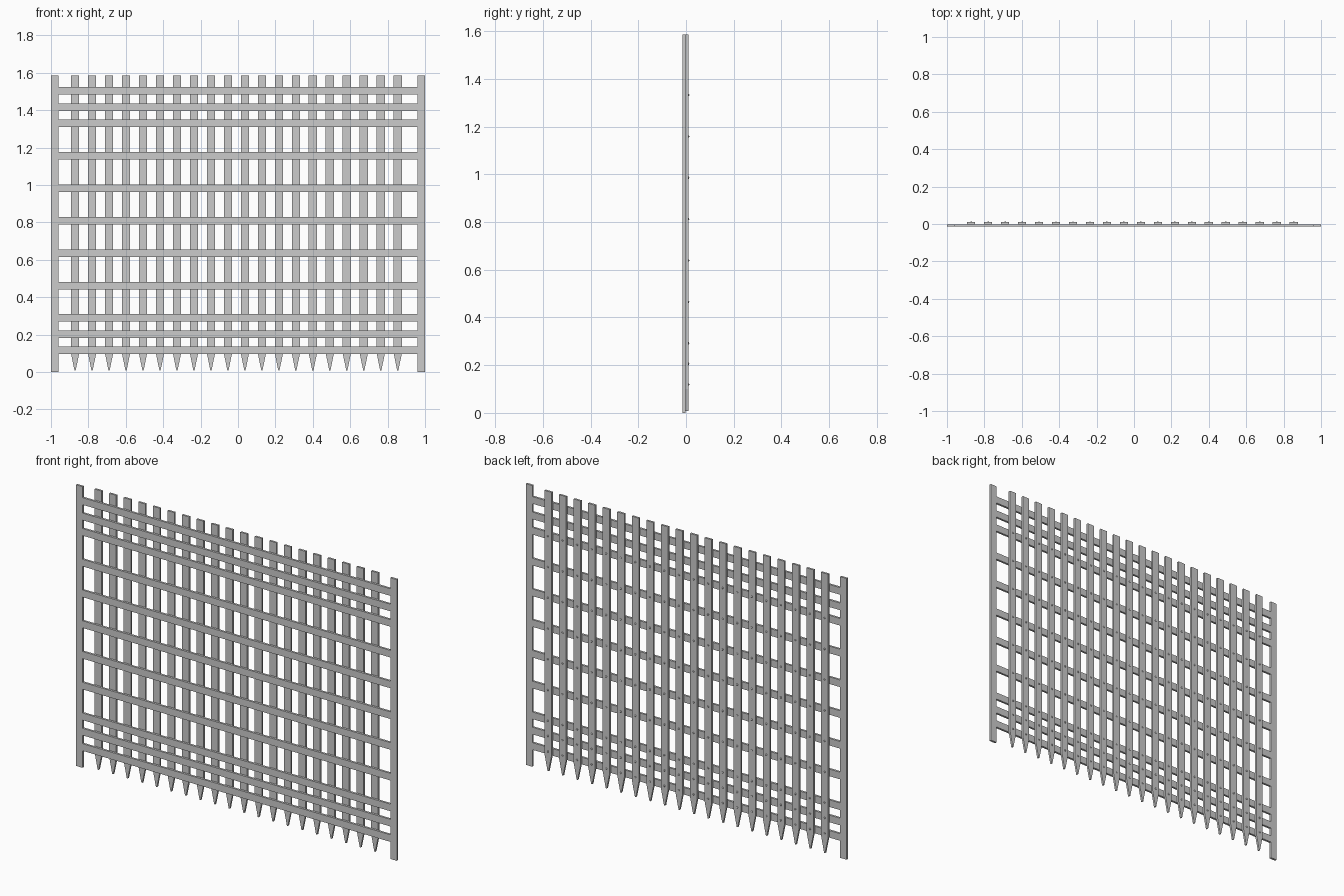
import bpy, bmesh
from mathutils import Matrix

if "Cube" in bpy.data.objects:
    bpy.data.objects.remove(bpy.data.objects["Cube"])

FRONT, MID, BACK = -0.014, -0.002, 0.0095   # y of frame front, frame/slat contact, slat back
HEIGHT = 1.585
RAILS = ([0.116, 0.203, 0.289] + [0.289 + 0.1733 * i for i in range(1, 6)]
         + [1.329, 1.416, 1.503])
SLATS = [-0.871 + 0.0908 * i for i in range(20)]


def finish(name, bm):
    bmesh.ops.recalc_face_normals(bm, faces=bm.faces)
    me = bpy.data.meshes.new(name)
    bm.to_mesh(me)
    bm.free()
    ob = bpy.data.objects.new(name, me)
    bpy.context.collection.objects.link(ob)
    return ob


def plate(name, outline, y0, y1):
    """Extrude an x-z outline from y0 to y1."""
    bm = bmesh.new()
    face = bm.faces.new([bm.verts.new((x, y0, z)) for x, z in outline])
    ext = bmesh.ops.extrude_face_region(bm, geom=[face])
    verts = [g for g in ext["geom"] if isinstance(g, bmesh.types.BMVert)]
    bmesh.ops.translate(bm, verts=verts, vec=(0, y1 - y0, 0))
    return finish(name, bm)


def rect(x0, x1, z0, z1):
    return [(x0, z0), (x1, z0), (x1, z1), (x0, z1)]


# Side posts
plate("left_post", rect(-1, -0.96, 0, HEIGHT), FRONT, MID)
plate("right_post", rect(0.96, 1, 0, HEIGHT), FRONT, MID)

# Horizontal rails between the posts
for i, z in enumerate(RAILS):
    plate(f"rail_{i + 1}", rect(-0.96, 0.96, z - 0.02, z + 0.02), FRONT, MID)

# Vertical slats with pointed lower ends
w, tip = 0.022, 0.003
for i, x in enumerate(SLATS):
    plate(f"slat_{i + 1}", [(x - tip, 0.008), (x + tip, 0.008), (x + w, 0.1),
                            (x + w, HEIGHT), (x - w, HEIGHT), (x - w, 0.1)], MID, BACK)

# Domed rivets on the back, on all but the top two rails
bm = bmesh.new()
for z in RAILS[:9]:
    for x in SLATS:
        bmesh.ops.create_uvsphere(
            bm, u_segments=10, v_segments=6, radius=1,
            matrix=Matrix.Translation((x, BACK, z + 0.003)) @ Matrix.Diagonal((0.005, 0.0045, 0.005, 1)))
rivets = finish("rivets", bm)
rivets.data.shade_smooth()
